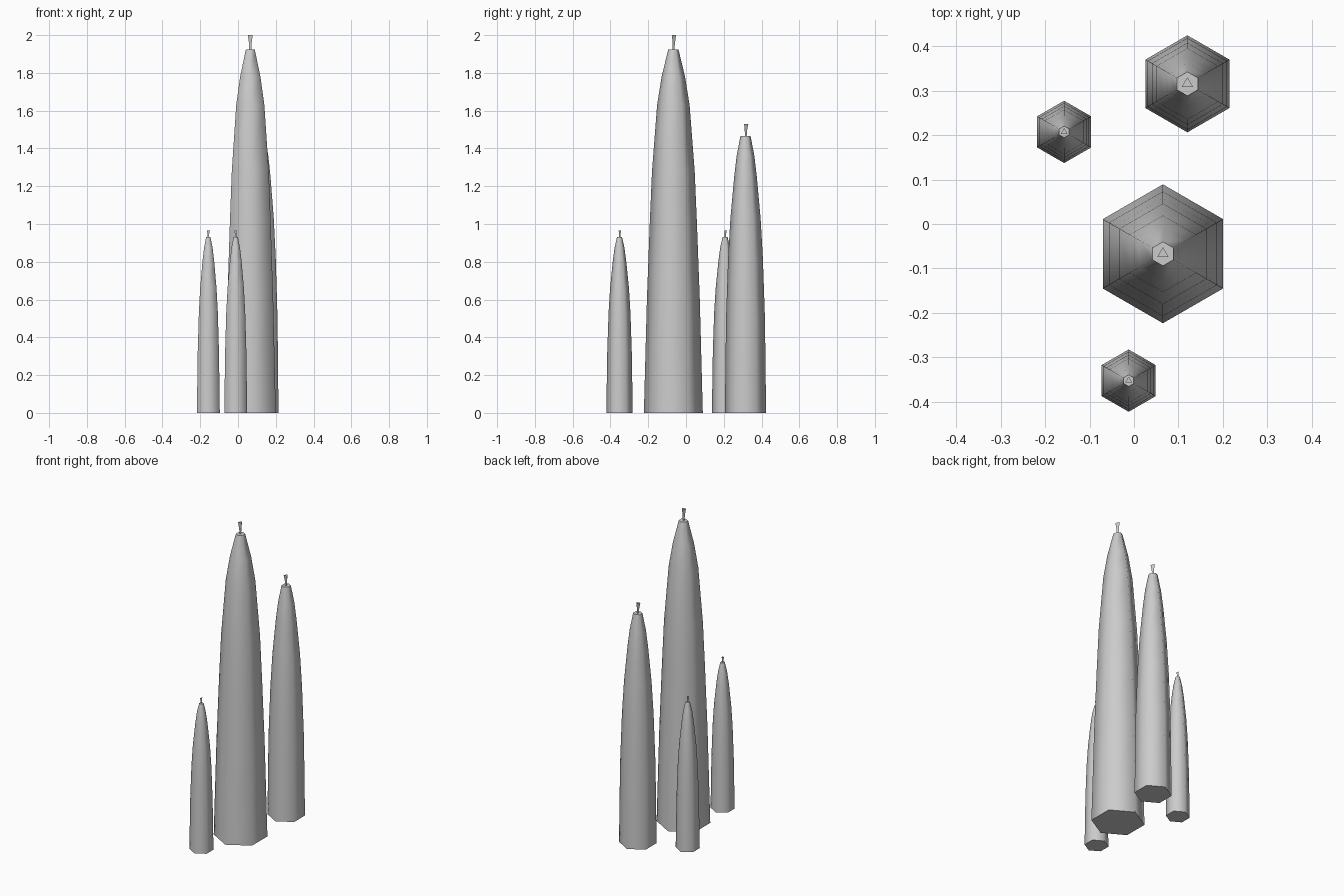
import bpy, bmesh, math

if "Cube" in bpy.data.objects:
    bpy.data.objects.remove(bpy.data.objects["Cube"])


def loft(name, x, y, sides, profile, start):
    """Stack polygon rings (radius, z) into a closed, tapered solid."""
    bm = bmesh.new()
    rings = []
    for r, z in profile:
        rings.append([bm.verts.new((r * math.cos(start + 2 * math.pi * i / sides),
                                    r * math.sin(start + 2 * math.pi * i / sides), z))
                      for i in range(sides)])
    for a, b in zip(rings, rings[1:]):
        for i in range(sides):
            j = (i + 1) % sides
            bm.faces.new((a[i], a[j], b[j], b[i]))
    bm.faces.new(rings[0][::-1])
    bm.faces.new(rings[-1])
    mesh = bpy.data.meshes.new(name)
    bm.to_mesh(mesh)
    bm.free()
    obj = bpy.data.objects.new(name, mesh)
    obj.location = (x, y, 0)
    bpy.context.collection.objects.link(obj)
    return obj


def smooth(obj, angle):
    bpy.ops.object.select_all(action='DESELECT')
    obj.select_set(True)
    bpy.context.view_layer.objects.active = obj
    bpy.ops.object.shade_smooth_by_angle(angle=math.radians(angle))


def candle(name, x, y, profile, wick_top, wick_r):
    # six-sided wax body
    smooth(loft(name + "_wax", x, y, 6, profile, math.pi / 2), 62)
    # three-sided wick, flaring towards the tip
    z = profile[-1][1]
    h = wick_top - z
    loft(name + "_wick", x, y, 3,
         [(wick_r * 0.4, z - 0.005), (wick_r * 0.55, z + h * 0.45), (wick_r, wick_top)],
         math.pi / 2)


# wax profiles: (corner radius, height)
large = [(0.156, 0), (0.140, 0.6), (0.125, 1.0), (0.113, 1.28),
         (0.086, 1.63), (0.062, 1.78), (0.027, 1.925)]
medium = [(0.109, 0), (0.103, 0.5), (0.092, 0.82), (0.080, 1.03),
          (0.060, 1.25), (0.047, 1.36), (0.027, 1.465)]
small = [(0.070, 0), (0.065, 0.32), (0.058, 0.53), (0.050, 0.66),
         (0.036, 0.80), (0.026, 0.875), (0.013, 0.932)]

candle("large_candle", 0.065, -0.067, large, 2.0, 0.015)
candle("medium_candle", 0.12, 0.315, medium, 1.53, 0.015)
candle("small_candle_back", -0.157, 0.207, small, 0.965, 0.009)
candle("small_candle_front", -0.012, -0.352, small, 0.965, 0.009)
